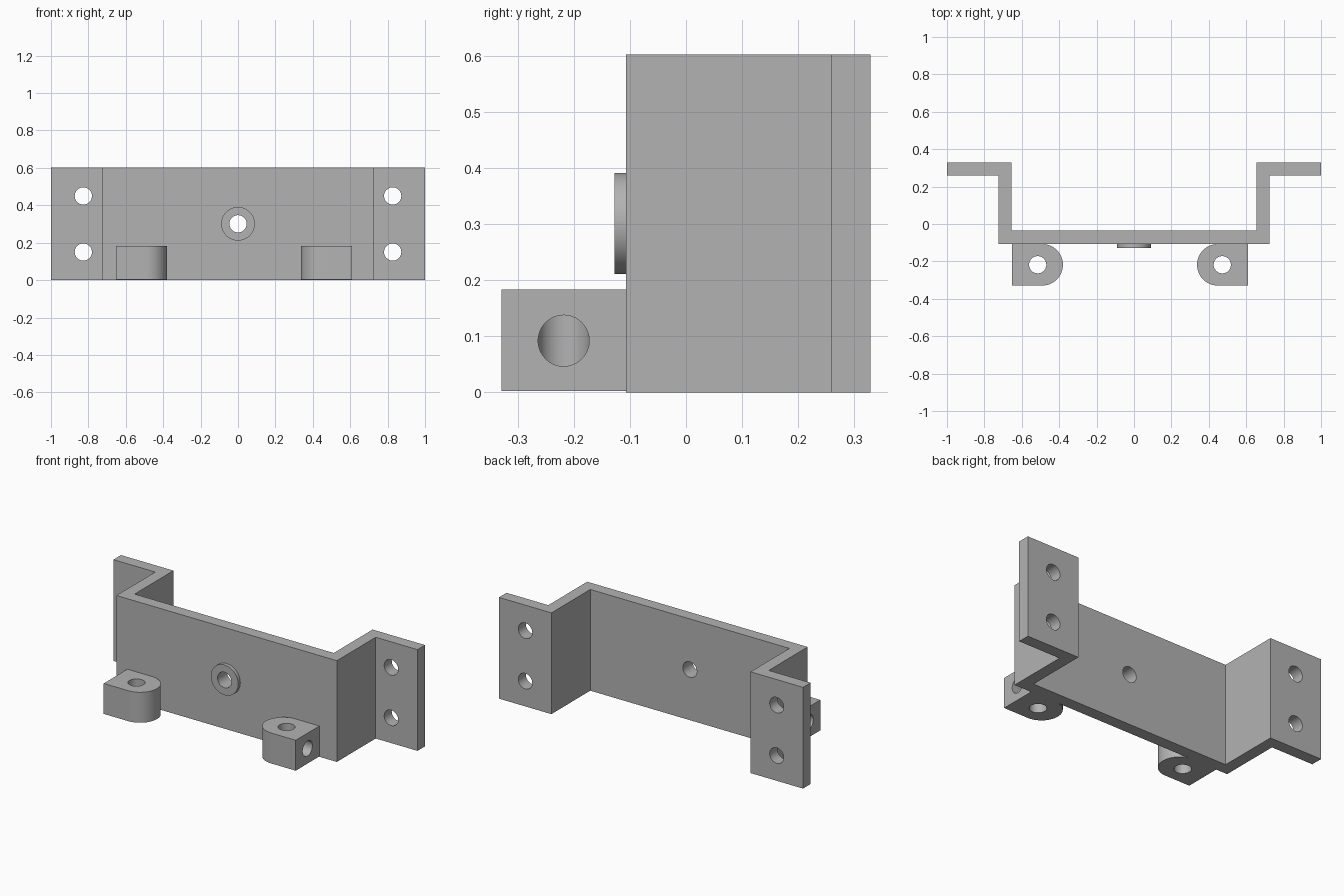
import bpy, bmesh, math
from mathutils import Vector

cube = bpy.data.objects.get("Cube")
if cube:
    bpy.data.objects.remove(cube, do_unlink=True)

grey = bpy.data.materials.new("plain grey")
grey.use_nodes = True
colour = (0.45, 0.45, 0.45, 1)
grey.diffuse_color = colour
grey.node_tree.nodes["Principled BSDF"].inputs["Base Color"].default_value = colour

HEIGHT, HOLE = 0.602, 0.046
FRONT, BACK, THICK = -0.107, 0.329, 0.071


def prism(name, outline, z0, z1):
    """Extrude an outline in the xy plane from z0 to z1."""
    bm = bmesh.new()
    face = bm.faces.new([bm.verts.new((x, y, z0)) for x, y in outline])
    grown = bmesh.ops.extrude_face_region(bm, geom=[face])["geom"]
    bmesh.ops.translate(bm, vec=(0, 0, z1 - z0),
                        verts=[v for v in grown if isinstance(v, bmesh.types.BMVert)])
    bmesh.ops.recalc_face_normals(bm, faces=bm.faces)
    mesh = bpy.data.meshes.new(name)
    bm.to_mesh(mesh)
    bm.free()
    ob = bpy.data.objects.new(name, mesh)
    bpy.context.collection.objects.link(ob)
    mesh.materials.append(grey)
    return ob


def rod(name, start, end, radius):
    """Cylinder between two points."""
    a, b = Vector(start), Vector(end)
    bpy.ops.mesh.primitive_cylinder_add(
        vertices=64, radius=radius, depth=(b - a).length, location=(a + b) / 2,
        rotation=(b - a).to_track_quat('Z', 'Y').to_euler())
    ob = bpy.context.object
    ob.name = name
    ob.data.materials.append(grey)
    return ob


def activate(ob):
    bpy.ops.object.select_all(action='DESELECT')
    ob.select_set(True)
    bpy.context.view_layer.objects.active = ob


def drill(ob, start, end, radius=HOLE):
    """Cut a round hole and discard the cutter."""
    cutter = rod("hole_cutter", start, end, radius)
    cutter.hide_render = True
    mod = ob.modifiers.new("hole", 'BOOLEAN')
    mod.operation, mod.solver, mod.object = 'DIFFERENCE', 'EXACT', cutter
    activate(ob)
    bpy.ops.object.modifier_apply(modifier=mod.name)
    bpy.data.objects.remove(cutter, do_unlink=True)


def finish(ob):
    activate(ob)
    bpy.ops.object.shade_smooth_by_angle(angle=math.radians(30))


# Folded bracket: half outline mirrored across x
half = [(0.725, FRONT), (0.725, BACK - THICK), (1, BACK - THICK), (1, BACK),
        (0.655, BACK), (0.655, FRONT + THICK)]
outline = half + [(-x, y) for x, y in reversed(half)]
bracket = prism("bracket", outline, 0, HEIGHT)
for x in (-0.827, 0.827):
    for z in (0.15, 0.45):
        drill(bracket, (x, 0.2, z), (x, 0.4, z))
drill(bracket, (0, -0.2, 0.301), (0, 0.1, 0.301))
finish(bracket)

# Raised ring around the centre hole
boss = rod("centre_boss", (0, -0.127, 0.301), (0, FRONT, 0.301), 0.09)
drill(boss, (0, -0.2, 0.301), (0, 0.1, 0.301))
finish(boss)

# Lugs: square outer end, round inner end, a vertical hole and a side hole into it
Y, R, MID = -0.218, 0.111, 0.092
for name, outer, inward in (("right_lug", -0.653, 1), ("left_lug", 0.61, -1)):
    cx = outer + inward * (0.273 - R)
    arc = [(cx + inward * R * math.cos(t), Y + R * math.sin(t))
           for t in (math.pi * (i / 32 - 0.5) for i in range(33))]
    lug = prism(name, [(outer, Y + R), (outer, Y - R)] + arc, 0.002, 0.183)
    hx = outer + inward * 0.138
    drill(lug, (hx, Y, -0.1), (hx, Y, 0.3))
    drill(lug, (outer - inward * 0.1, Y, MID), (hx, Y, MID), HOLE - 0.0005)
    finish(lug)
